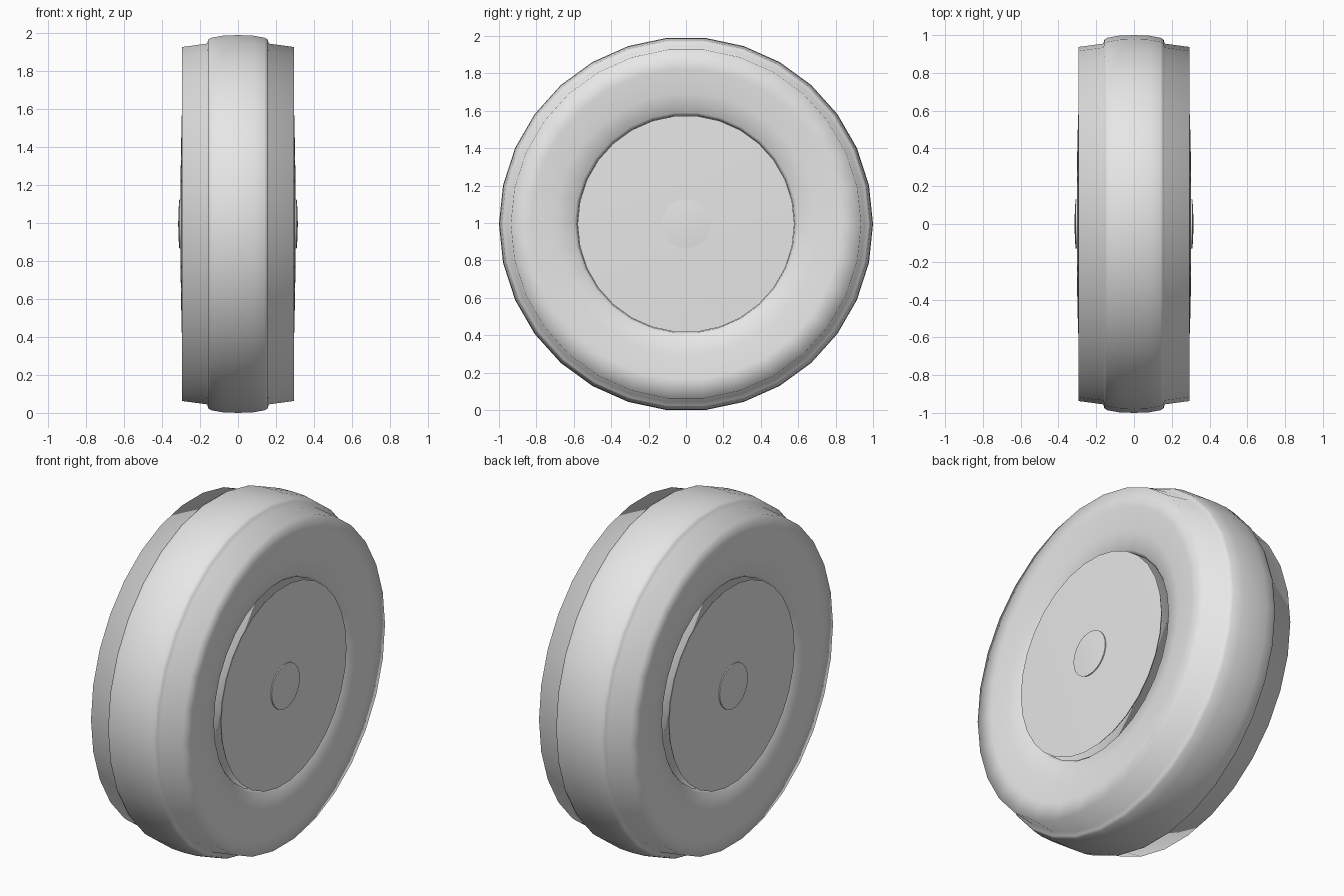
import bpy, bmesh, math

cube = bpy.data.objects.get("Cube")
if cube:
    bpy.data.objects.remove(cube, do_unlink=True)

SIDES = 30
CENTRE_Z = math.cos(math.pi / SIDES)

grey = bpy.data.materials.new("light grey")
grey.use_nodes = True
grey.diffuse_color = (0.8, 0.8, 0.8, 1)
grey.node_tree.nodes["Principled BSDF"].inputs["Base Color"].default_value = (0.8, 0.8, 0.8, 1)


def lathe(name, profile, sharp=35):
    """Spin (x, radius) points around the axle; radius 0 closes to a point."""
    bm = bmesh.new()
    rings = []
    for x, r in profile:
        if r == 0:
            rings.append([bm.verts.new((x, 0, 0))] * SIDES)
            continue
        angles = [math.tau * i / SIDES for i in range(SIDES)]
        rings.append([bm.verts.new((x, r * math.cos(a), r * math.sin(a))) for a in angles])
    for a, b in zip(rings, rings[1:]):
        for i in range(SIDES):
            j = (i + 1) % SIDES
            bm.faces.new(list(dict.fromkeys((a[i], a[j], b[j], b[i]))))
    bmesh.ops.recalc_face_normals(bm, faces=bm.faces)
    mesh = bpy.data.meshes.new(name)
    bm.to_mesh(mesh)
    bm.free()
    mesh.materials.append(grey)
    ob = bpy.data.objects.new(name, mesh)
    ob.location.z = CENTRE_Z
    bpy.context.collection.objects.link(ob)
    bpy.ops.object.select_all(action="DESELECT")
    ob.select_set(True)
    bpy.context.view_layer.objects.active = ob
    bpy.ops.object.shade_smooth_by_angle(angle=math.radians(sharp))
    return ob


# Tyre: raised tread band, shoulder step, dished sidewall and recessed hub well
half = [(0.08, 0.997), (0.14, 0.986), (0.157, 0.976), (0.162, 0.955),
        (0.295, 0.937), (0.293, 0.83), (0.28, 0.70), (0.262, 0.597),
        (0.245, 0.582), (0.20, 0.58), (0.20, 0)]
mirrored = [(-x, r) for x, r in reversed(half)]
lathe("tyre", mirrored + [(0, 1.0)] + half, sharp=89)

# Wheel covers and axle caps on both sides
for side, s in (("left", 1), ("right", -1)):
    cover = [(0.285, 0), (0.285, 0.57), (0.296, 0.58), (0.301, 0.36), (0.304, 0)]
    cap = [(0.29, 0.13), (0.309, 0.13), (0.313, 0.08), (0.315, 0)]
    lathe(side + "_wheel_cover", [(s * x, r) for x, r in cover])
    lathe(side + "_axle_cap", [(s * x, r) for x, r in cap])
